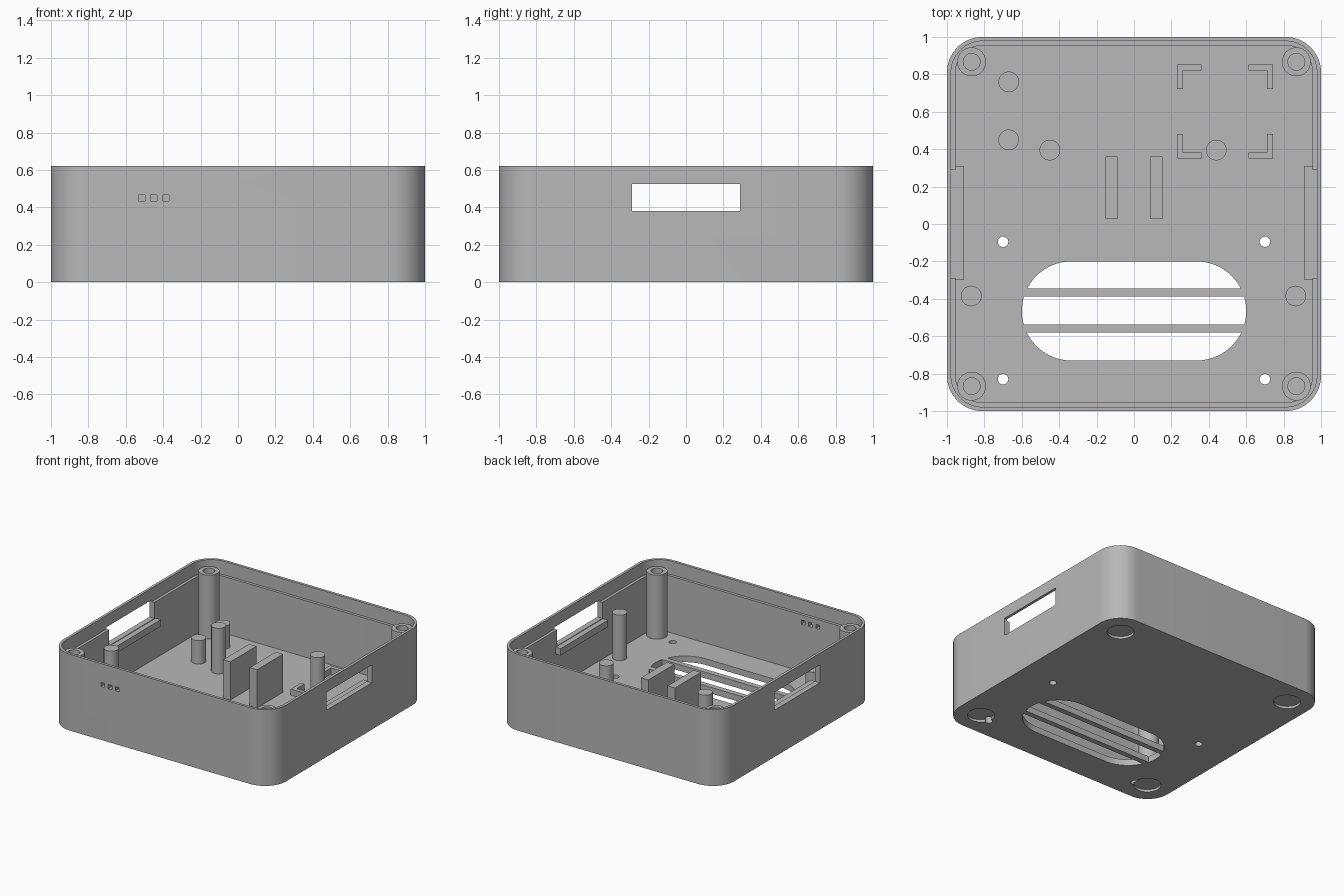
import bpy, bmesh, math

if "Cube" in bpy.data.objects:
    bpy.data.objects.remove(bpy.data.objects["Cube"], do_unlink=True)

grey = bpy.data.materials.new("plain_grey")
grey.use_nodes = True
grey.diffuse_color = (0.48, 0.48, 0.48, 1)
grey.node_tree.nodes["Principled BSDF"].inputs["Base Color"].default_value = (0.48, 0.48, 0.48, 1)


def prism(name, x, y, hx, hy, z0, z1, r=0.0, steps=12):
    """Upright prism with a rounded rectangle outline; r equal to hx and hy gives a cylinder."""
    points = []
    for i, (sx, sy) in enumerate([(1, 1), (-1, 1), (-1, -1), (1, -1)]):
        for k in range(steps + 1 if r else 1):
            a = (i + k / steps) * math.pi / 2
            points.append((x + sx * (hx - r) + r * math.cos(a),
                           y + sy * (hy - r) + r * math.sin(a), z0))
    bm = bmesh.new()
    face = bm.faces.new([bm.verts.new(p) for p in points])
    bmesh.ops.remove_doubles(bm, verts=bm.verts[:], dist=1e-5)
    up = bmesh.ops.extrude_face_region(bm, geom=bm.faces[:])["geom"]
    bmesh.ops.translate(bm, vec=(0, 0, z1 - z0),
                        verts=[v for v in up if isinstance(v, bmesh.types.BMVert)])
    bmesh.ops.recalc_face_normals(bm, faces=bm.faces[:])
    mesh = bpy.data.meshes.new(name)
    bm.to_mesh(mesh)
    bm.free()
    mesh.materials.append(grey)
    ob = bpy.data.objects.new(name, mesh)
    bpy.context.scene.collection.objects.link(ob)
    return ob


def box(name, x0, x1, y0, y1, z0, z1):
    return prism(name, (x0 + x1) / 2, (y0 + y1) / 2, (x1 - x0) / 2, (y1 - y0) / 2, z0, z1)


def cylinder(name, x, y, r, z0, z1):
    return prism(name, x, y, r, r, z0, z1, r, 8)


def cut(target, cutters):
    """Subtract each cutter from the target, then discard the cutters."""
    for c in cutters:
        mod = target.modifiers.new("cut", 'BOOLEAN')
        mod.operation, mod.solver, mod.object = 'DIFFERENCE', 'EXACT', c
    bpy.context.view_layer.update()
    graph = bpy.context.evaluated_depsgraph_get()
    mesh = bpy.data.meshes.new_from_object(target.evaluated_get(graph))
    target.modifiers.clear()
    target.data = mesh
    for c in cutters:
        bpy.data.objects.remove(c, do_unlink=True)


HEIGHT, LEDGE, FLOOR = 0.62, 0.51, 0.05
SIDES = (-1, 1)
CORNERS = [(sx, sy) for sx in SIDES for sy in SIDES]

# Open tray with a stepped rim
case = prism("case", 0, 0, 1, 1, 0, HEIGHT, 0.19, 16)
cutters = [prism("cavity", 0, 0, 0.955, 0.955, FLOOR, HEIGHT + 0.1, 0.145, 16),
           prism("rim_step", 0, 0, 0.978, 0.978, LEDGE, HEIGHT + 0.2, 0.168, 16)]

# Side slots and the three small front windows
for s in SIDES:
    cutters.append(prism("slot", s, 0, 0.12, 0.29, 0.38, 0.525))
for x in (-0.515, -0.45, -0.385):
    cutters.append(prism("window", x, -1, 0.017, 0.1, 0.433, 0.467))

# Floor vent, leaving two bars
vent = prism("vent", 0, -0.465, 0.6, 0.265, -0.1, FLOOR + 0.05, 0.265, 16)
cut(vent, [box("bar", -0.8, 0.8, y, y + 0.043, -0.2, 0.2) for y in (-0.388, -0.58)])
cutters.append(vent)

# Screw holes and shallow foot recesses
for s in SIDES:
    for y in (-0.095, -0.83):
        cutters.append(cylinder("screw_hole", s * 0.7, y, 0.028, -0.15, 0.15))
for sx, sy in CORNERS:
    cutters.append(cylinder("foot_recess", sx * 0.8, sy * 0.8, 0.1, -0.05, 0.02))
cut(case, cutters)
parts = [case]

BASE = FLOOR - 0.005

# Hollow corner posts
for sx, sy in CORNERS:
    post = cylinder("corner_post", sx * 0.868, sy * 0.867, 0.077, BASE, 0.57)
    cut(post, [cylinder("bore", sx * 0.868, sy * 0.867, 0.045, 0.3, 0.7)])
    parts.append(post)

# Solid support pins
for x, y, top in [(-0.67, 0.76, 0.24), (-0.67, 0.45, 0.24), (-0.45, 0.395, 0.42),
                  (0.44, 0.395, 0.42), (-0.87, -0.385, 0.42), (0.865, -0.385, 0.42)]:
    parts.append(cylinder("support_pin", x, y, 0.055, BASE, top))

# Pair of upright plates
for s in SIDES:
    parts.append(prism("upright_plate", s * 0.12, 0.193, 0.033, 0.167, BASE, 0.36))

# Corner brackets around a square bay
for sx, sy in CORNERS:
    x, y = 0.486 + sx * 0.257, 0.602 + sy * 0.252
    bracket = prism("bay_bracket", x - sx * 0.066, y - sy * 0.066, 0.066, 0.066, BASE, 0.1)
    cut(bracket, [prism("notch", x - sx * 0.132, y - sy * 0.132, 0.1, 0.1, -0.1, 0.3)])
    parts.append(bracket)

# Rails below the side slots
for s in SIDES:
    parts.append(prism("slot_rail", s * 0.935, 0.005, 0.025, 0.305, 0.32, 0.375))

# Smooth curved walls, keep hard edges
bpy.ops.object.select_all(action='DESELECT')
for ob in parts:
    ob.select_set(True)
bpy.context.view_layer.objects.active = case
bpy.ops.object.shade_smooth_by_angle(angle=math.radians(30))
